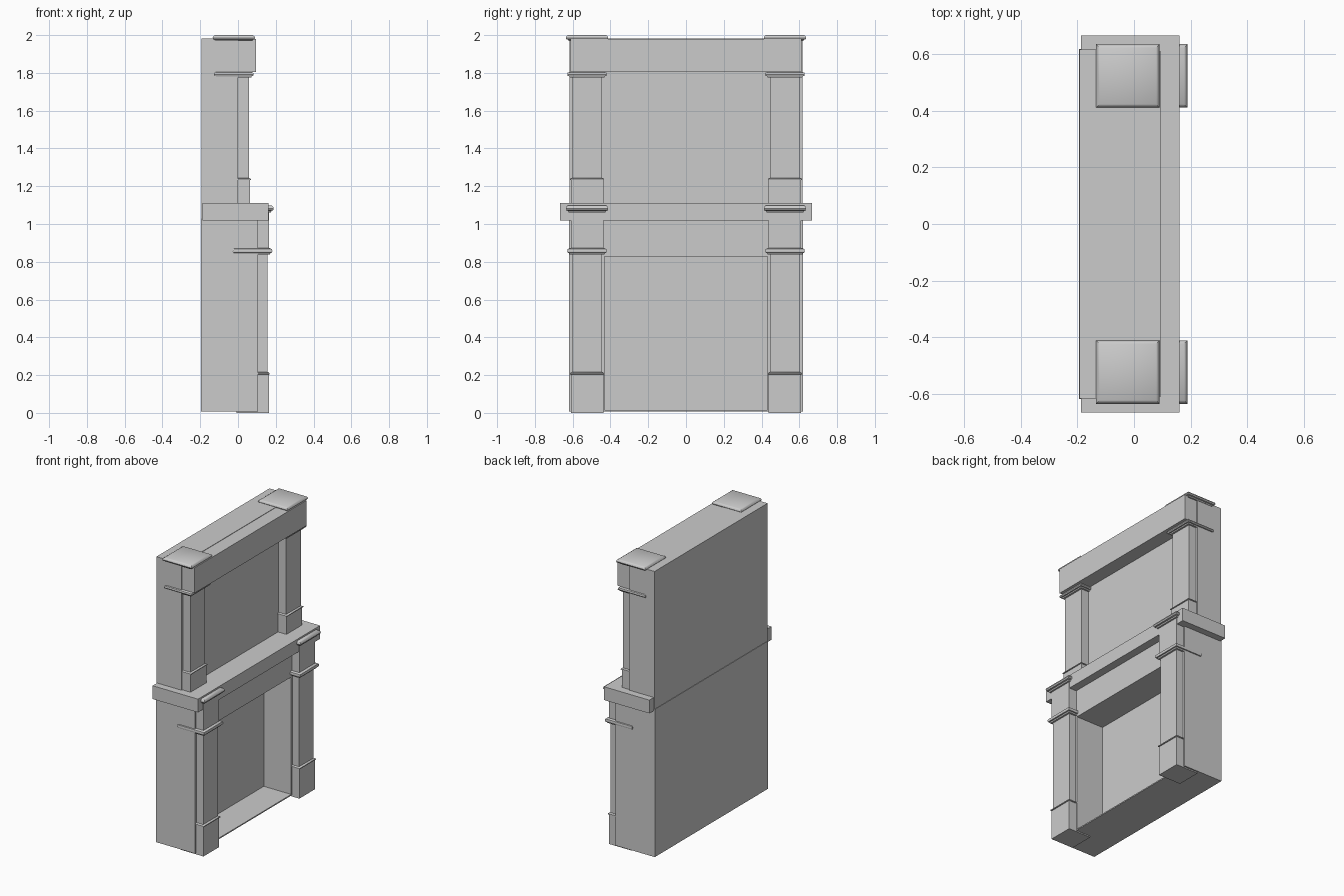
import bpy, bmesh
from math import radians

if "Cube" in bpy.data.objects:
    bpy.data.objects.remove(bpy.data.objects["Cube"])


def loft(name, rings):
    """Skin a list of four-point rings and cap both ends."""
    bm = bmesh.new()
    loops = [[bm.verts.new(p) for p in ring] for ring in rings]
    for a, b in zip(loops, loops[1:]):
        for i in range(4):
            j = (i + 1) % 4
            bm.faces.new((a[i], a[j], b[j], b[i]))
    bm.faces.new(loops[0])
    bm.faces.new(loops[-1])
    bmesh.ops.recalc_face_normals(bm, faces=bm.faces)
    mesh = bpy.data.meshes.new(name)
    bm.to_mesh(mesh)
    bm.free()
    obj = bpy.data.objects.new(name, mesh)
    bpy.context.collection.objects.link(obj)
    return obj


def yz_ring(x, half_y, z0, z1):
    return [(x, -half_y, z0), (x, half_y, z0), (x, half_y, z1), (x, -half_y, z1)]


def block(name, x0, x1, half_y, z0, z1):
    return loft(name, [yz_ring(x0, half_y, z0, z1), yz_ring(x1, half_y, z0, z1)])


# Square pilaster profile: half width, height
PROFILE = [
    (.086, 0), (.086, .203),                                  # plinth
    (.091, .205), (.091, .211), (.080, .217),                 # base ring
    (.080, .838),                                             # shaft
    (.092, .838), (.095, .846), (.102, .848), (.105, .856),   # lower collar
    (.102, .867), (.092, .872), (.086, .872),
    (.086, 1.062),                                            # capital block
    (.097, 1.062), (.100, 1.070), (.109, 1.073),              # upper collar
    (.1125, 1.082), (.109, 1.092), (.100, 1.099),
]


def pilaster(name, cx, cy, base, scale):
    rings = [[(cx + h * sx, cy + h * sy, base + z * scale)
              for sx, sy in ((-1, -1), (1, -1), (1, 1), (-1, 1))]
             for h, z in PROFILE]
    obj = loft(name, rings)
    bpy.ops.object.select_all(action='DESELECT')
    bpy.context.view_layer.objects.active = obj
    obj.select_set(True)
    bpy.ops.object.shade_smooth_by_angle(angle=radians(40))


# Lower surround with recessed firebox
loft("fireplace_surround", [
    yz_ring(-.195, .62, .008, 1.03),
    yz_ring(.105, .62, .008, 1.03),
    yz_ring(.105, .432, .016, .828),
    yz_ring(-.105, .432, .016, .828),
])

# Mantel shelf, upper panel and its frieze
block("mantel_shelf", -.187, .161, .667, 1.018, 1.11)
block("overmantel_panel", -.192, 0, .618, 1.03, 1.983)
block("overmantel_frieze", -.01, .096, .611, 1.805, 1.98)

# Pilasters on both storeys
for side, sy in (("left", -1), ("right", 1)):
    pilaster(f"lower_pilaster_{side}", .077, sy * .524, 0, 1)
    pilaster(f"upper_pilaster_{side}", -.022, sy * .524, 1.058, .857)
